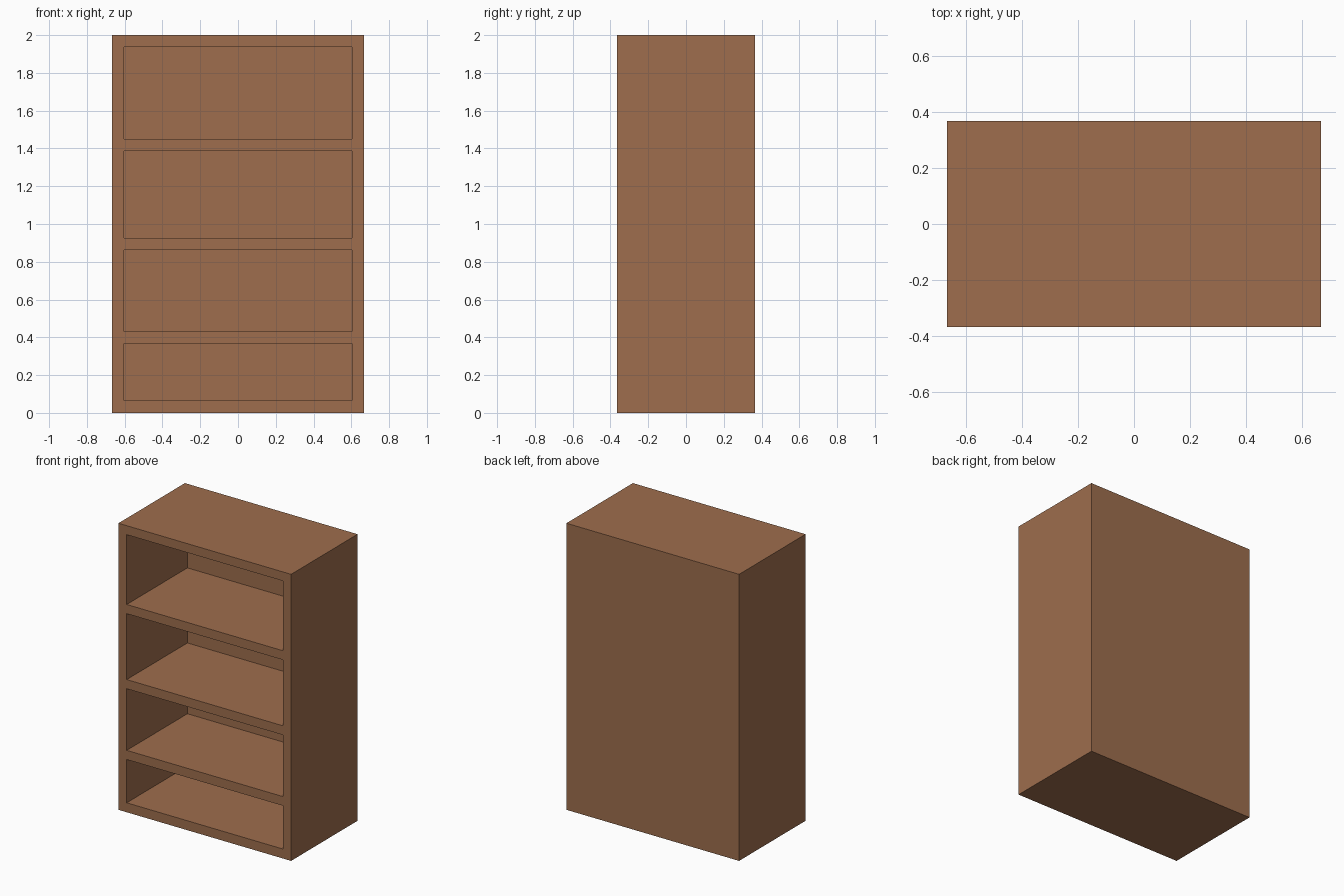
import bpy, bmesh
from mathutils import Vector

if "Cube" in bpy.data.objects:
    bpy.data.objects.remove(bpy.data.objects["Cube"])

W, D, H, T = 1.333, 0.733, 2.0, 0.064      # outer size and board thickness
# bottom and top height of each open compartment
BAYS = [(0.066, 0.368), (0.432, 0.862), (0.926, 1.386), (1.45, 1.937)]

wood = bpy.data.materials.new("brown wood")
wood.diffuse_color = (0.342, 0.155, 0.075, 1)
wood.use_nodes = True
wood.node_tree.nodes["Principled BSDF"].inputs["Base Color"].default_value = wood.diffuse_color

# solid outer block
bm = bmesh.new()
bmesh.ops.create_cube(bm, size=1)
bmesh.ops.scale(bm, vec=(W, D, H), verts=bm.verts)
bmesh.ops.translate(bm, vec=(0, 0, H / 2), verts=bm.verts)


def slice_block(co, normal):
    bmesh.ops.bisect_plane(bm, geom=bm.verts[:] + bm.edges[:] + bm.faces[:],
                           plane_co=co, plane_no=normal, dist=1e-5)


# mark out the side boards and shelves on the front
for s in (-1, 1):
    slice_block((s * (W / 2 - T), 0, 0), (1, 0, 0))
for bay in BAYS:
    for z in bay:
        slice_block((0, 0, z), (0, 0, 1))

# merge the leftover slices on the sides, back, top and bottom
bm.normal_update()
extra = [e for e in bm.edges if len(e.link_faces) == 2
         and e.link_faces[0].normal.dot(e.link_faces[1].normal) > 0.99
         and e.link_faces[0].normal.y > -0.5]
bmesh.ops.dissolve_edges(bm, edges=extra, use_verts=True)


def is_bay(face):
    c = face.calc_center_median()
    return (face.normal.y < -0.5 and abs(c.x) < W / 2 - T
            and any(lo < c.z < hi for lo, hi in BAYS))


# push each compartment back to the rear panel
bm.normal_update()
res = bmesh.ops.extrude_discrete_faces(bm, faces=[f for f in bm.faces if is_bay(f)])
verts = list({v for f in res["faces"] for v in f.verts})
bmesh.ops.translate(bm, vec=Vector((0, D - T, 0)), verts=verts)
bmesh.ops.recalc_face_normals(bm, faces=bm.faces)

mesh = bpy.data.meshes.new("bookcase")
bm.to_mesh(mesh)
bm.free()
mesh.materials.append(wood)
bpy.context.collection.objects.link(bpy.data.objects.new("bookcase", mesh))
